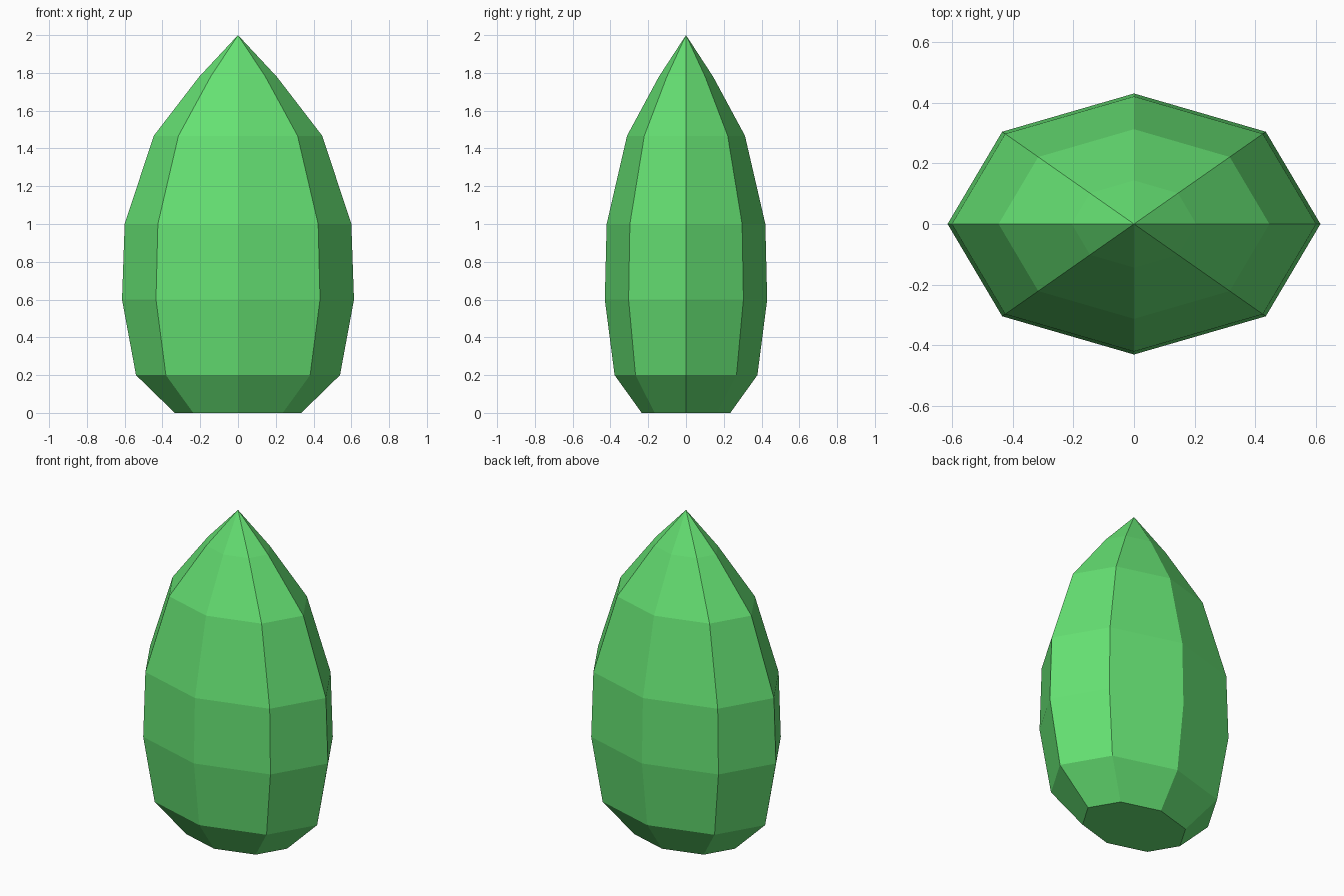
import bpy, bmesh
from math import cos, sin, pi

if "Cube" in bpy.data.objects:
    bpy.data.objects.remove(bpy.data.objects["Cube"])

SIDES = 8
DEPTH = 0.7  # depth relative to width
# Profile from base to shoulder: (half width, height)
PROFILE = [(0.335, 0), (0.54, 0.2), (0.614, 0.6), (0.60, 1.0), (0.446, 1.467), (0.205, 1.78)]
TIP = 2.0

bm = bmesh.new()
rings = []
for r, z in PROFILE:
    angles = [2 * pi * i / SIDES for i in range(SIDES)]
    rings.append([bm.verts.new((r * cos(a), DEPTH * r * sin(a), z)) for a in angles])

# Flat base
bm.faces.new(rings[0][::-1])

# Side facets
for low, high in zip(rings, rings[1:]):
    for i in range(SIDES):
        j = (i + 1) % SIDES
        bm.faces.new((low[i], low[j], high[j], high[i]))

# Pointed tip
tip = bm.verts.new((0, 0, TIP))
for i in range(SIDES):
    bm.faces.new((rings[-1][i], rings[-1][(i + 1) % SIDES], tip))

mesh = bpy.data.meshes.new("faceted_bud")
bm.to_mesh(mesh)
bm.free()
bud = bpy.data.objects.new("faceted_bud", mesh)
bpy.context.collection.objects.link(bud)

# Green surface
green = bpy.data.materials.new("green")
green.diffuse_color = (0.13, 0.75, 0.17, 1)
green.use_nodes = True
green.node_tree.nodes["Principled BSDF"].inputs["Base Color"].default_value = green.diffuse_color
mesh.materials.append(green)
